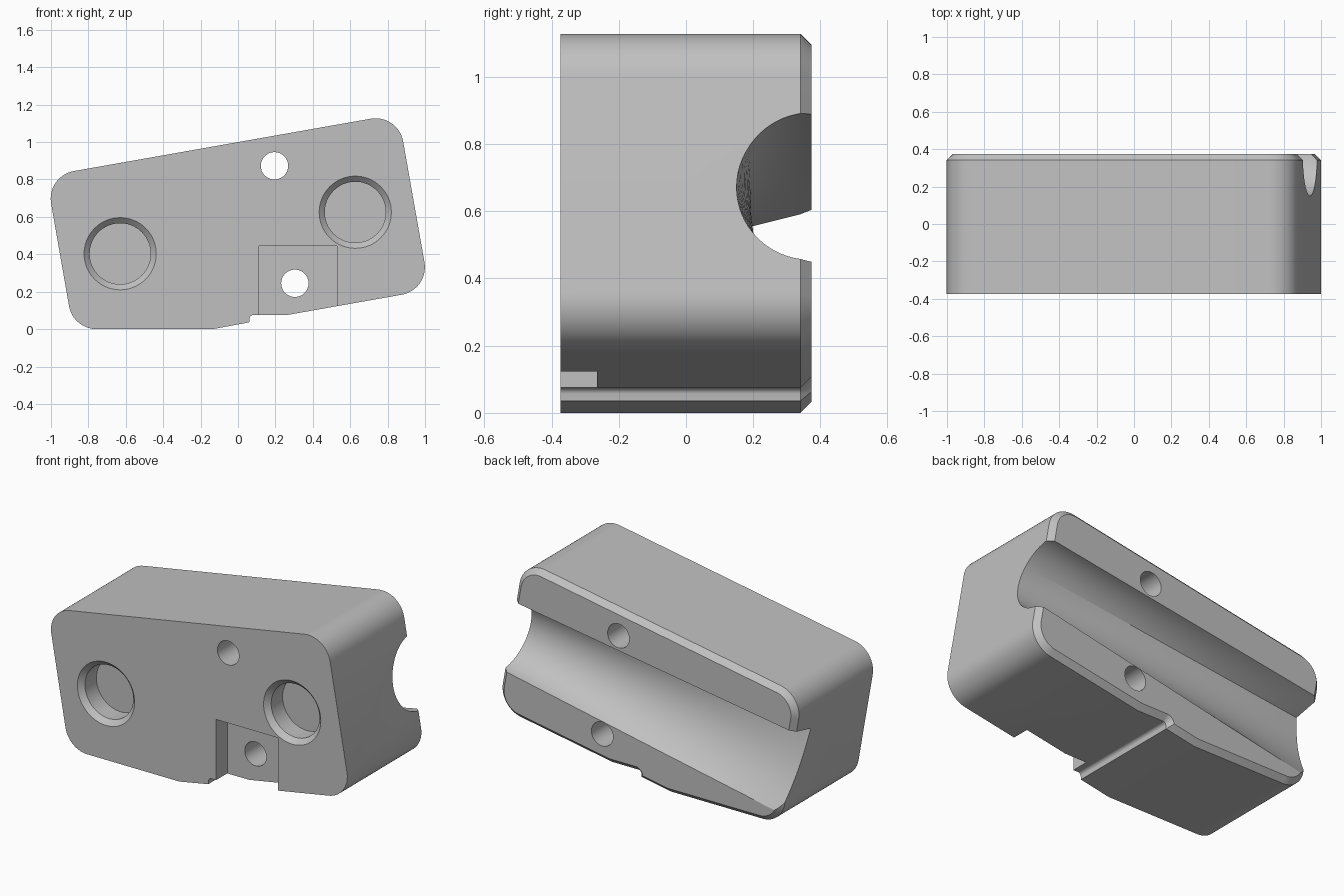
import bpy, bmesh, math
from mathutils import Vector, Matrix

TILT = math.radians(10)
HALF = 0.373          # half depth in y
CHAMFER = 0.032

if "Cube" in bpy.data.objects:
    bpy.data.objects.remove(bpy.data.objects["Cube"])

grey = bpy.data.materials.new("plain grey")
grey.use_nodes = True
COLOUR = (0.53, 0.53, 0.53, 1)
grey.diffuse_color = COLOUR
grey.node_tree.nodes["Principled BSDF"].inputs["Base Color"].default_value = COLOUR


def rounded(corners, steps=16):
    """Outline from (x, z, radius) corners, with each radius as an arc."""
    out = []
    for i, (x, z, r) in enumerate(corners):
        p = Vector((x, z))
        if r == 0:
            out.append(p)
            continue
        a = (Vector(corners[i - 1][:2]) - p).normalized()
        b = (Vector(corners[(i + 1) % len(corners)][:2]) - p).normalized()
        half = a.angle(b) / 2
        centre = p + (a + b).normalized() * r / math.sin(half)
        start = p + a * r / math.tan(half) - centre
        end = p + b * r / math.tan(half) - centre
        sweep = start.angle_signed(end)
        for k in range(steps + 1):
            out.append(centre + Matrix.Rotation(-sweep * k / steps, 2) @ start)
    return out


def inset(points, d):
    """Mitred inward offset of a counter-clockwise outline."""
    out = []
    for i, p in enumerate(points):
        e1 = (p - points[i - 1]).normalized()
        e2 = (points[(i + 1) % len(points)] - p).normalized()
        n1, n2 = Vector((-e1.y, e1.x)), Vector((-e2.y, e2.x))
        out.append(p + (n1 + n2) * d / (1 + n1.dot(n2)))
    return out


def loft(name, rings):
    """Closed solid through rings of equal point count."""
    bm = bmesh.new()
    loops = [[bm.verts.new(p) for p in ring] for ring in rings]
    for lo, hi in zip(loops, loops[1:]):
        for i in range(len(lo)):
            bm.faces.new((lo[i - 1], lo[i], hi[i], hi[i - 1]))
    bm.faces.new(loops[0])
    bm.faces.new(loops[-1])
    bmesh.ops.recalc_face_normals(bm, faces=bm.faces)
    mesh = bpy.data.meshes.new(name)
    bm.to_mesh(mesh)
    bm.free()
    mesh.materials.append(grey)
    ob = bpy.data.objects.new(name, mesh)
    bpy.context.collection.objects.link(ob)
    return ob


def turned(name, x, z, stations, sides=64):
    """Round cutter along y from (y, radius) stations."""
    return loft(name, [[(x + r * math.cos(math.tau * k / sides), y,
                         z + r * math.sin(math.tau * k / sides))
                        for k in range(sides)] for y, r in stations])


# Main block: tilted rounded outline with a small step underneath
outline = rounded([
    (-0.882, 0, 0.15), (-0.135, 0, 0), (0.06, 0.036, 0), (0.063, 0.075, 0.02),
    (0.26, 0.075, 0), (1.023, 0.21, 0.15), (0.857, 1.151, 0.15),
    (-1.025, 0.819, 0.15)])
back = inset(outline, CHAMFER)
body = loft("clamp_block", [
    [(p.x, -HALF, p.y) for p in outline],
    [(p.x, HALF - CHAMFER, p.y) for p in outline],
    [(p.x, HALF, p.y) for p in back]])

# Front pocket, open at the bottom
cutters = [loft("pocket_cutter", [
    [(x, y, z) for x, z in ((0.113, -0.2), (0.53, -0.2), (0.53, 0.445), (0.113, 0.445))]
    for y in (-0.6, -0.265)])]

# Through holes and countersunk blind bores
for x, z in ((0.195, 0.873), (0.304, 0.245)):
    cutters.append(turned("hole_cutter", x, z, [(-0.6, 0.073), (0.6, 0.073)]))
for x, z in ((-0.63, 0.403), (0.627, 0.625)):
    cutters.append(turned("bore_cutter", x, z, [
        (-HALF - 0.03, 0.223), (-HALF + 0.03, 0.163), (-HALF + 0.14, 0.163)]))

# Back groove: round at one end, blending to a lopsided vee at the other
STEPS = 32
BEND = 10
round_end, vee_end = [], []
for k in range(STEPS + 1):
    a = math.pi * k / STEPS
    round_end.append(Vector((0.375 - 0.223 * math.sin(a), 0.501 + 0.223 * math.cos(a))))
    top, corner, low = Vector((0.375, 0.762)), Vector((0.195, 0.716)), Vector((0.375, 0.234))
    if k <= BEND:
        vee_end.append(top.lerp(corner, k / BEND))
    else:
        f = (k - BEND) / (STEPS - BEND)
        bulge = Vector((-0.025, -0.01)) * math.sin(math.pi * f)
        vee_end.append(corner.lerp(low, f) + bulge)
for section in (round_end, vee_end):
    section += [Vector((0.6, section[-1].y)), Vector((0.6, section[0].y))]


def groove_ring(u):
    t = (1.0 - u) / 1.87
    ring = []
    for a, b in zip(round_end, vee_end):
        y, v = a.lerp(b, t)
        ring.append((u * math.cos(TILT) - v * math.sin(TILT), y,
                     u * math.sin(TILT) + v * math.cos(TILT)))
    return ring


cutters.append(loft("groove_cutter", [groove_ring(1.2 - 0.225 * i) for i in range(11)]))

# Cut everything out of the block
bpy.context.view_layer.objects.active = body
for cutter in cutters:
    cutter.hide_render = True
    mod = body.modifiers.new(cutter.name, 'BOOLEAN')
    mod.operation = 'DIFFERENCE'
    mod.solver = 'EXACT'
    mod.object = cutter
    bpy.ops.object.modifier_apply(modifier=mod.name)
for cutter in cutters:
    bpy.data.objects.remove(cutter)

bpy.ops.object.select_all(action='DESELECT')
body.select_set(True)
bpy.ops.object.shade_smooth_by_angle(angle=math.radians(9))
